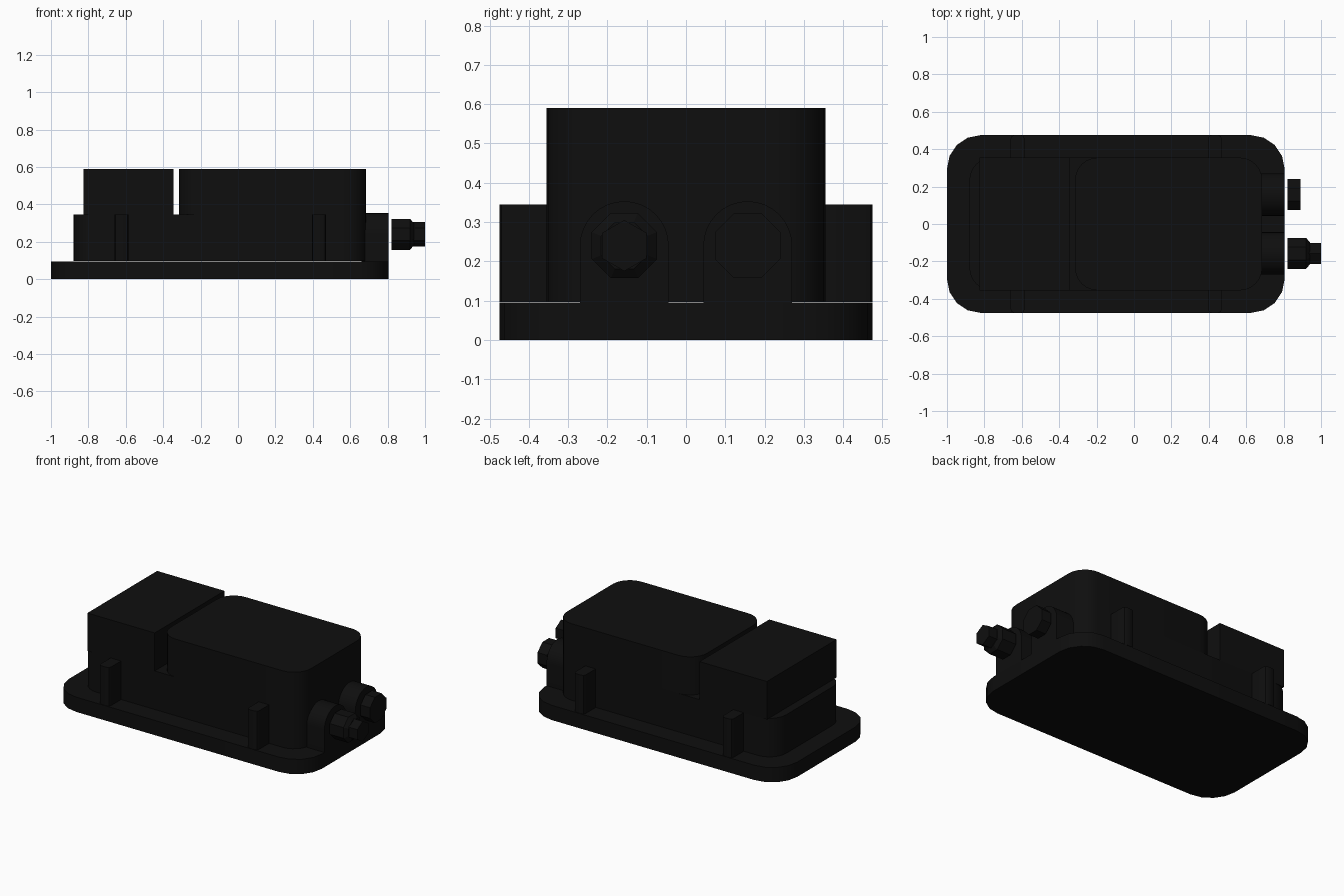
import bpy, bmesh, math
from mathutils import Matrix

cube = bpy.data.objects.get("Cube")
if cube:
    bpy.data.objects.remove(cube, do_unlink=True)

black = bpy.data.materials.new("matte_black")
black.use_nodes = True
colour = (0.0045, 0.0045, 0.0045, 1)
black.diffuse_color = colour
black.node_tree.nodes["Principled BSDF"].inputs["Base Color"].default_value = colour


def make(name, bm, smooth=True):
    """Turn a bmesh into a finished object."""
    bmesh.ops.recalc_face_normals(bm, faces=bm.faces)
    mesh = bpy.data.meshes.new(name)
    bm.to_mesh(mesh)
    bm.free()
    mesh.materials.append(black)
    obj = bpy.data.objects.new(name, mesh)
    bpy.context.collection.objects.link(obj)
    if smooth:
        bpy.ops.object.select_all(action='DESELECT')
        obj.select_set(True)
        bpy.context.view_layer.objects.active = obj
        bpy.ops.object.shade_smooth_by_angle(angle=math.radians(32))
    return obj


def box(name, x, y, z, radius=0, segments=4, edge_rule=lambda e: True):
    """Box from three ranges, with chosen upright edges rounded."""
    bm = bmesh.new()
    bmesh.ops.create_cube(bm, size=1)
    for v in bm.verts:
        v.co = [r[0] if c < 0 else r[1] for r, c in zip((x, y, z), v.co)]
    if radius:
        upright = [e for e in bm.edges
                   if abs(e.verts[0].co.z - e.verts[1].co.z) > 0.01 and edge_rule(e)]
        bmesh.ops.bevel(bm, geom=upright, offset=radius, segments=segments,
                        profile=0.5, affect='EDGES')
    return make(name, bm, radius > 0)


def prism_x(name, outline, x0, x1):
    """Extrude a (y, z) outline along x."""
    bm = bmesh.new()
    face = bm.faces.new([bm.verts.new((x0, y, z)) for y, z in outline])
    new = bmesh.ops.extrude_face_region(bm, geom=[face])["geom"]
    bmesh.ops.translate(bm, vec=(x1 - x0, 0, 0),
                        verts=[g for g in new if isinstance(g, bmesh.types.BMVert)])
    return make(name, bm)


def nut(name, y, z, sides, x0, x1, r0, r1, turn):
    """Many-sided nut or tapered ring lying along x."""
    bm = bmesh.new()
    place = (Matrix.Translation(((x0 + x1) / 2, y, z))
             @ Matrix.Rotation(math.pi / 2, 4, 'Y') @ Matrix.Rotation(turn, 4, 'Z'))
    bmesh.ops.create_cone(bm, cap_ends=True, segments=sides, radius1=r0, radius2=r1,
                          depth=x1 - x0, matrix=place)
    return make(name, bm, False)


# Flange plate and main housing
SIDE = 0.355
GAP = 0.097
box("base_plate", (-1, 0.805), (-0.475, 0.475), (0, 0.095), 0.18)
box("lower_body", (-0.88, 0.685), (-SIDE, SIDE), (GAP, 0.345), 0.12, 6)
box("main_cover", (-0.315, 0.685), (-SIDE, SIDE), (0.345, 0.59), 0.12, 6)
box("end_cover", (-0.825, -0.345), (-SIDE, SIDE), (0.345, 0.59))

# Screw posts along both long sides
for side, s in (("front", -1), ("back", 1)):
    for end, x in (("right", -0.66), ("left", 0.395)):
        box(f"{side}_{end}_post", (x, x + 0.075), sorted((s * 0.33, s * 0.475)),
            (GAP, 0.345), 0.02, 2, lambda e: abs(e.verts[0].co.y) > 0.4)

# Arched cable collars on the end wall
AXIS_Y, AXIS_Z, ARCH = 0.157, 0.24, 0.113
for side, s in (("front", -1), ("back", 1)):
    arc = [(s * AXIS_Y + ARCH * math.cos(a), AXIS_Z + ARCH * math.sin(a))
           for a in (math.pi * i / 16 for i in range(17))]
    foot = [(s * AXIS_Y - ARCH, 0.09), (s * AXIS_Y + ARCH, 0.09)]
    prism_x(f"{side}_collar", arc + foot, 0.66, 0.805)

# Cable gland at the front, blanking plug at the back
WIDE = 0.083 / math.cos(math.pi / 8)
nut("gland_nut", -AXIS_Y, AXIS_Z, 8, 0.822, 0.92, WIDE, WIDE, math.pi / 8)
nut("gland_taper", -AXIS_Y, AXIS_Z, 8, 0.92, 0.94, WIDE, 0.064, math.pi / 8)
nut("gland_cap", -AXIS_Y, AXIS_Z, 6, 0.935, 1.0, 0.065, 0.065, math.pi / 2)
nut("blanking_plug", AXIS_Y, AXIS_Z, 8, 0.822, 0.89, WIDE, WIDE, math.pi / 8)
